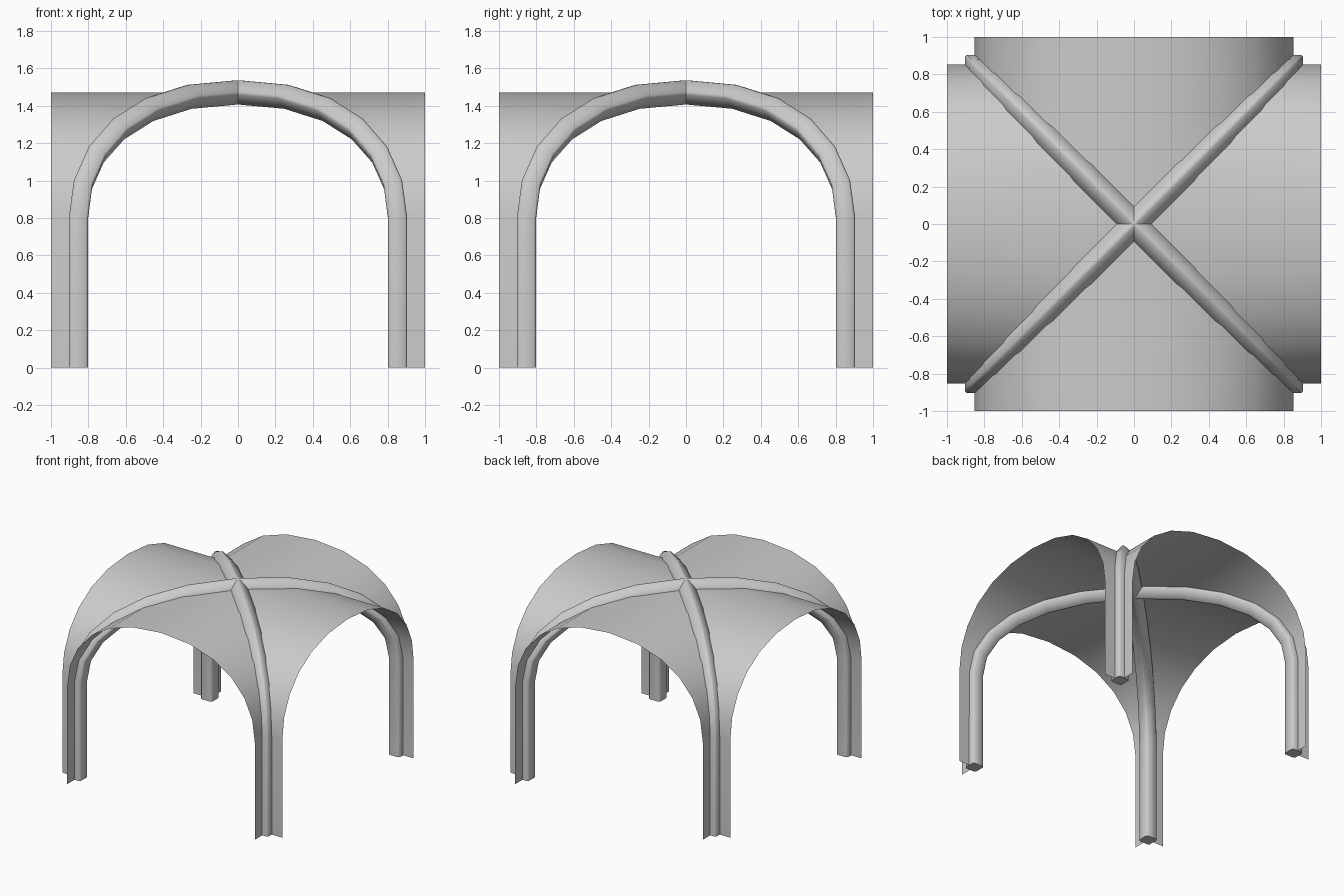
import bpy, bmesh, math
from mathutils import Vector
from mathutils.geometry import interpolate_bezier

cube = bpy.data.objects.get("Cube")
if cube:
    bpy.data.objects.remove(cube, do_unlink=True)

HALF, SPRING, CROWN = 0.853, 0.8, 1.472
REACH = 1.0
RIB_RADIUS = 0.065

grey = bpy.data.materials.new("plain grey")
grey.use_nodes = True
grey.diffuse_color = (0.6, 0.6, 0.6, 1)
grey.node_tree.nodes["Principled BSDF"].inputs["Base Color"].default_value = (0.6, 0.6, 0.6, 1)


def finish(name, bm, angle):
    bmesh.ops.recalc_face_normals(bm, faces=bm.faces)
    mesh = bpy.data.meshes.new(name)
    bm.to_mesh(mesh)
    bm.free()
    mesh.materials.append(grey)
    obj = bpy.data.objects.new(name, mesh)
    bpy.context.collection.objects.link(obj)
    bpy.ops.object.select_all(action='DESELECT')
    obj.select_set(True)
    bpy.context.view_layer.objects.active = obj
    bpy.ops.object.shade_smooth_by_angle(angle=math.radians(angle))
    return obj


# Arch profile (offset, height): straight leg, then a curve to the crown
curve = interpolate_bezier(Vector((HALF, SPRING, 0)), Vector((HALF, SPRING + 0.37, 0)),
                           Vector((0.567, CROWN, 0)), Vector((0, CROWN, 0)), 7)
half_arch = [(HALF, 0)] + [(p.x, p.y) for p in curve]
arch = half_arch + [(-w, z) for w, z in reversed(half_arch[:-1])]


# Vault webs: arched sheets cut along the diagonals
def vault_web(name, turn):
    bm = bmesh.new()
    rows = []
    for w, z in arch:
        ends = [Vector((abs(w), w, z)), Vector((REACH, w, z))]
        for p in ends:
            p.xy = (p.x * math.cos(turn) - p.y * math.sin(turn),
                    p.x * math.sin(turn) + p.y * math.cos(turn))
        rows.append([bm.verts.new(p) for p in ends])
    for (a, b), (c, d) in zip(rows, rows[1:]):
        bm.faces.new((a, b, d, c))
    finish(name, bm, 40)


# Diagonal ribs: a softened square section swept along the arch
def diagonal_rib(name, side):
    path = [Vector((w, w * side, z)) for w, z in arch]
    across = Vector((1, -side, 0)).normalized()
    angles = [math.radians(90 * k + d) for k in range(4) for d in (-7, 7)]
    bm = bmesh.new()
    rings = []
    for i, p in enumerate(path):
        before = (p - path[i - 1]).normalized() if i else Vector()
        after = (path[i + 1] - p).normalized() if i + 1 < len(path) else Vector()
        normal = (before + after).normalized().cross(across)
        rings.append([bm.verts.new(p + RIB_RADIUS * (math.cos(a) * across + math.sin(a) * normal))
                      for a in angles])
    n = len(angles)
    for r, s in zip(rings, rings[1:]):
        for k in range(n):
            bm.faces.new((r[k], r[(k + 1) % n], s[(k + 1) % n], s[k]))
    bm.faces.new(rings[0])
    bm.faces.new(rings[-1])
    finish(name, bm, 60)


for i, label in enumerate(("left", "back", "right", "front")):
    vault_web(label + "_vault_web", i * math.pi / 2)
diagonal_rib("diagonal_rib_a", 1)
diagonal_rib("diagonal_rib_b", -1)
